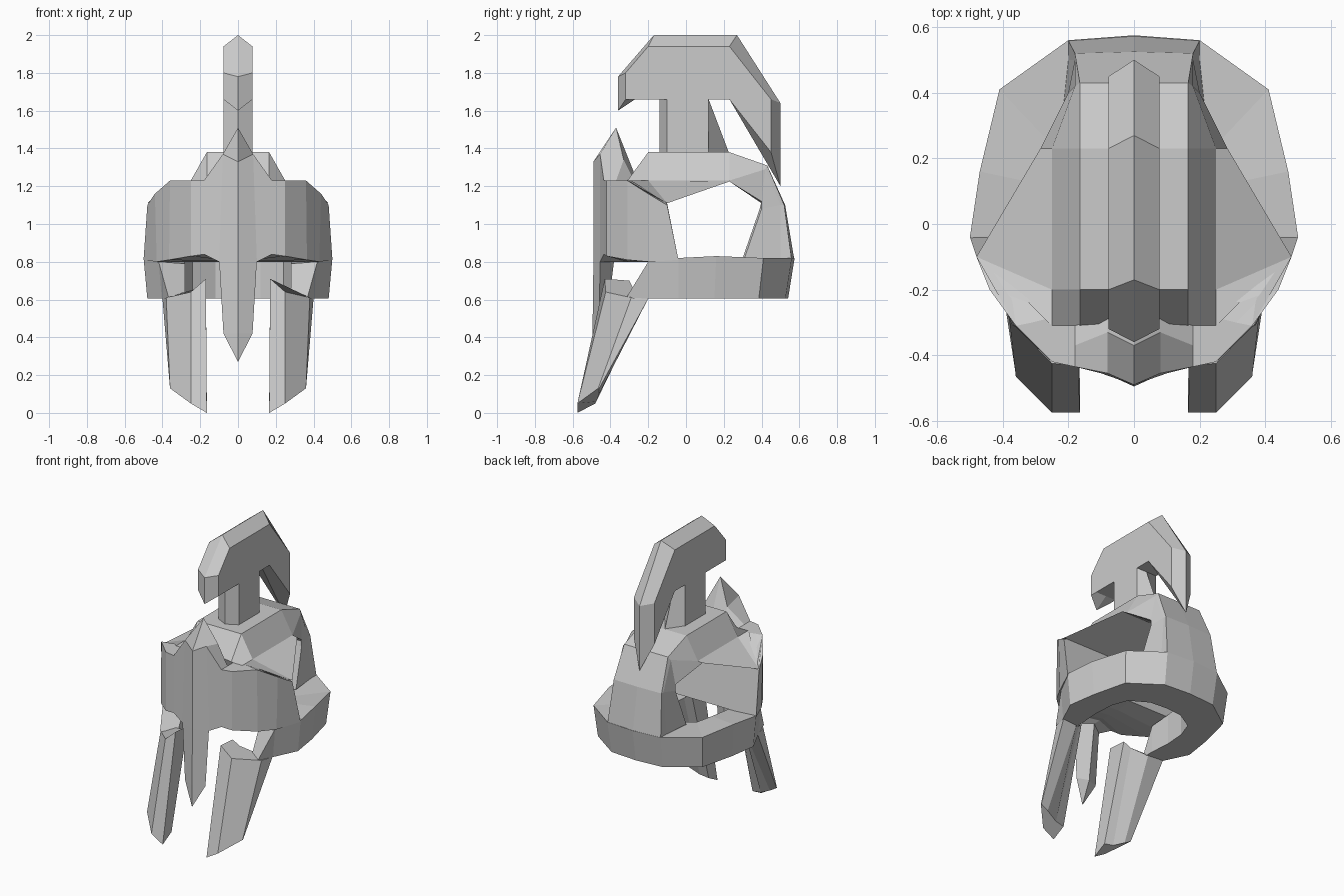
import bpy, bmesh


def finish(name, bm):
    """Mirror across x = 0, weld, fix normals and make an object."""
    geom = bm.verts[:] + bm.edges[:] + bm.faces[:]
    dup = bmesh.ops.duplicate(bm, geom=geom)["geom"]
    for v in dup:
        if isinstance(v, bmesh.types.BMVert):
            v.co.x = -v.co.x
    bmesh.ops.remove_doubles(bm, verts=bm.verts[:], dist=0.0005)
    bmesh.ops.recalc_face_normals(bm, faces=bm.faces[:])
    me = bpy.data.meshes.new(name)
    bm.to_mesh(me)
    bm.free()
    bpy.context.collection.objects.link(bpy.data.objects.new(name, me))


def loft(name, sections, closed=True, start=True, end=True):
    """Skin a run of equal-length cross-sections (right half only)."""
    bm = bmesh.new()
    rows = [[bm.verts.new(p) for p in s] for s in sections]
    n = len(rows[0])
    for a, b in zip(rows, rows[1:]):
        for i in range(n if closed else n - 1):
            j = (i + 1) % n
            bm.faces.new((a[i], a[j], b[j], b[i]))
    if start:
        bm.faces.new(rows[0][::-1])
    if end:
        bm.faces.new(rows[-1])
    finish(name, bm)


# Crest: centre ridge profile and flat side profile (y, z)
ridge = [(-.17, 2), (.27, 2), (.5, 1.64), (.5, 1.2), (.23, 1.66), (.12, 1.66),
         (.23, 1.37), (-.14, 1.37), (-.14, 1.66), (-.27, 1.66), (-.36, 1.6), (-.36, 1.78)]
side = [(-.2, 1.94), (.23, 1.94), (.45, 1.66), (.45, 1.38), (.23, 1.66), (.12, 1.66),
        (.12, 1.37), (-.1, 1.37), (-.1, 1.66), (-.27, 1.66), (-.32, 1.66), (-.32, 1.8)]
loft("crest", [[(0, y, z) for y, z in ridge], [(.077, y, z) for y, z in side]], start=False)

# Brow block with a solid back wall: inner top, peak, outer top, outer bottom, floor centre
loft("brow_plate", [
    [(0, -.27, 1.26), (0, -.37, 1.51), (0, -.49, 1.33), (0, -.49, .8), (0, -.4, .8)],
    [(.08, -.28, 1.24), (.08, -.33, 1.34), (.08, -.455, 1.37), (.1, -.455, .8), (0, -.38, .8)],
    [(.18, -.31, 1.23), (.18, -.37, 1.23), (.18, -.435, 1.23), (.18, -.435, .84), (0, -.33, .8)],
    [(.25, -.31, 1.23), (.25, -.36, 1.23), (.25, -.42, 1.23), (.25, -.42, .83), (0, -.3, .8)],
    [(.27, -.29, 1.23), (.31, -.3, 1.23), (.36, -.31, 1.23), (.365, -.31, .81), (0, -.24, .8)],
    [(.32, -.24, 1.2), (.4, -.21, 1.17), (.44, -.2, 1.16), (.43, -.2, .8), (0, -.16, .8)],
    [(0, -.1, 1.11), (.46, -.1, 1.11), (.48, -.1, 1.1), (.5, -.04, .81), (0, -.04, .81)],
], closed=False, start=False)

# Nose guard tapering to a point
tip = (0, -.495, .27)
loft("nose_guard", [
    [(0, -.49, .81), (.1, -.455, .81), (0, -.38, .81)],
    [(0, -.495, .42), (.077, -.46, .42), (0, -.43, .42)],
    [tip, tip, tip]], closed=False, start=False, end=False)

# Neck ring: outer top x/y, inner x/y, top z
ring = [(.37, -.31, .28, -.25, .62), (.42, -.2, .28, -.16, .8), (.5, -.04, .29, -.02, .82),
        (.47, .16, .28, .12, .83), (.41, .41, .24, .23, .82), (.2, .56, .12, .3, .82),
        (0, .575, 0, .31, .82)]
loft("neck_ring", [
    [(x, y, z), (x * .96, y * .94 if y > 0 else y, .605), (u, v, .605), (u, v, z - .01)]
    for x, y, u, v, z in ring], end=False)

# Cheek guards
loft("cheek_guards", [
    [(.17, -.43, .71), (.25, -.425, .64), (.38, -.29, .61), (.4, -.2, .605),
     (.29, -.21, .605), (.21, -.28, .66), (.17, -.3, .7)],
    [(.165, -.575, 0), (.25, -.575, .05), (.36, -.465, .13), (.36, -.46, .13),
     (.31, -.46, .1), (.23, -.475, .06), (.165, -.48, .05)]])

# Skull cap running into the back strap:
# top centre, top edge, side, flare, inner flare, under centre
loft("cap_and_back_strap", [
    [(0, -.31, 1.23), (.165, -.31, 1.23), (.25, -.31, 1.23), (.36, -.31, 1.23),
     (.35, -.31, 1.22), (0, -.3, 1.22)],
    [(0, -.2, 1.38), (.165, -.2, 1.38), (.25, -.2, 1.23), (.48, -.1, 1.11),
     (.46, -.1, 1.11), (0, -.1, 1.11)],
    [(0, .23, 1.38), (.165, .23, 1.38), (.25, .23, 1.23), (.285, .23, 1.225),
     (.26, .23, 1.225), (0, .23, 1.225)],
    [(0, .43, 1.31), (.165, .43, 1.31), (.18, .42, 1.29), (.2, .4, 1.12),
     (.19, .4, 1.11), (0, .4, 1.11)],
    [(0, .525, 1.1), (.18, .52, 1.1), (.18, .5, 1.1), (.2, .4, 1.08),
     (.19, .39, 1.08), (0, .39, 1.08)],
    [(0, .572, .82), (.2, .558, .82), (.2, .5, .82), (.22, .31, .82),
     (.2, .3, .82), (0, .3, .82)],
], closed=False)
